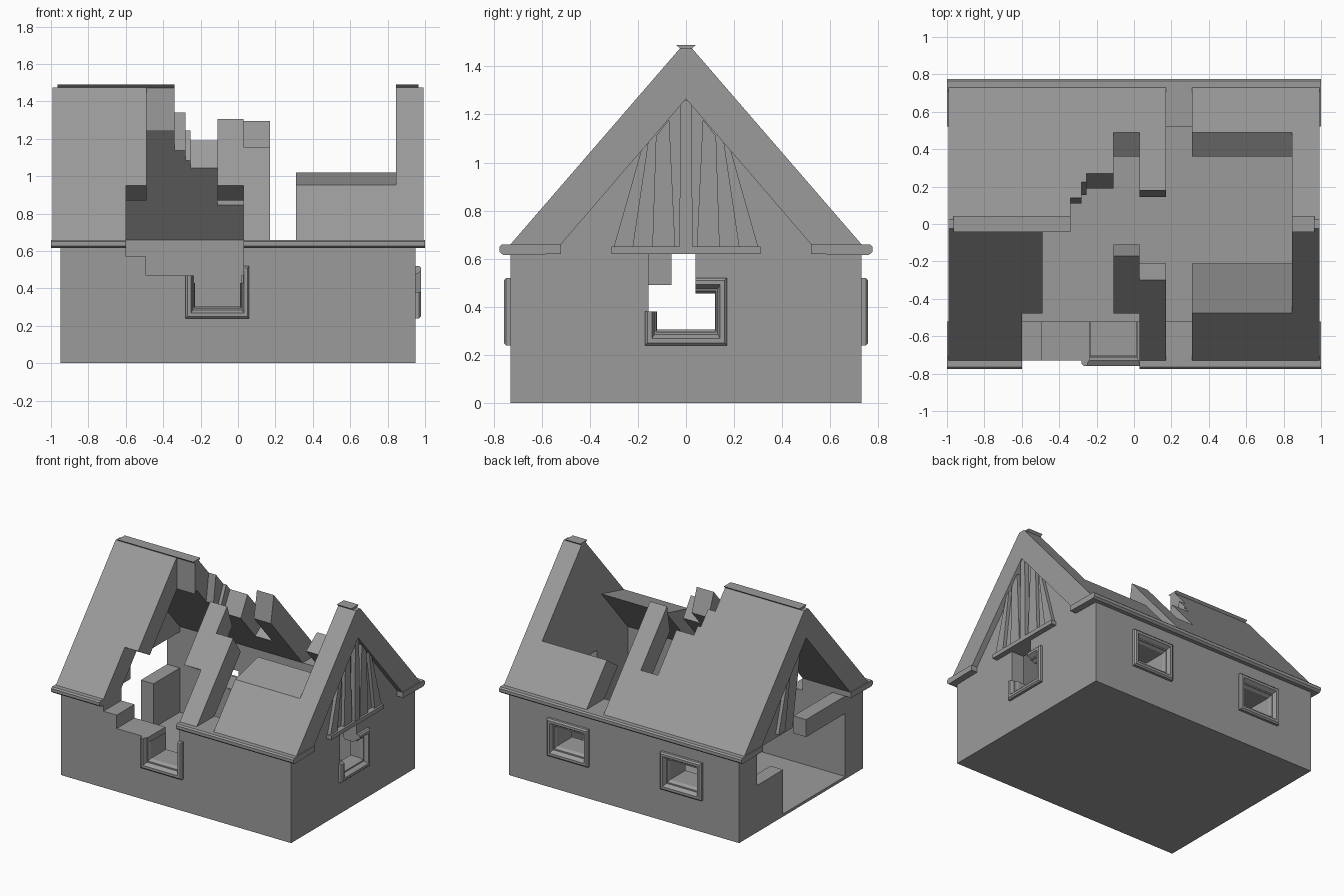
import bpy, bmesh
from mathutils import Vector

if "Cube" in bpy.data.objects:
    bpy.data.objects.remove(bpy.data.objects["Cube"])

stone = bpy.data.materials.new("dark_grey")
stone.diffuse_color = (.33, .33, .33, 1)
stone.use_nodes = True
stone.node_tree.nodes["Principled BSDF"].inputs["Base Color"].default_value = stone.diffuse_color

def make(name, bm):
    bmesh.ops.recalc_face_normals(bm, faces=bm.faces[:])
    me = bpy.data.meshes.new(name)
    bm.to_mesh(me)
    bm.free()
    me.materials.append(stone)
    ob = bpy.data.objects.new(name, me)
    bpy.context.collection.objects.link(ob)
    return ob

def prism(name, pts, x0, x1):
    """Extrude a (y, z) outline along x."""
    bm = bmesh.new()
    a = [bm.verts.new((x0, y, z)) for y, z in pts]
    b = [bm.verts.new((x1, y, z)) for y, z in pts]
    n = len(pts)
    bm.faces.new(a)
    bm.faces.new(b[::-1])
    for i in range(n):
        bm.faces.new((a[i], a[(i + 1) % n], b[(i + 1) % n], b[i]))
    return make(name, bm)

def box(name, x0, x1, y0, y1, z0, z1):
    return prism(name, [(y0, z0), (y1, z0), (y1, z1), (y0, z1)], x0, x1)

def cut(ob, cutter):
    m = ob.modifiers.new("cut", 'BOOLEAN')
    m.operation, m.solver, m.object = 'DIFFERENCE', 'EXACT', cutter
    bpy.context.view_layer.update()
    ev = ob.evaluated_get(bpy.context.evaluated_depsgraph_get())
    me = bpy.data.meshes.new_from_object(ev)
    ob.modifiers.clear()
    ob.data = me
    bpy.data.objects.remove(cutter)

def cut_box(ob, *dims):
    cut(ob, box("cutter", *dims))

# Walls: hollow shell with a thin floor
walls = box("walls", -.95, .95, -.73, .73, 0, .62)
cut_box(walls, -.845, .845, -.52, .52, .02, .8)

# Broken front wall (stepped)
cut_box(walls, -.60, -.49, -.8, -.5, .57, .8)
cut_box(walls, -.491, .03, -.8, -.5, .47, .8)
cut_box(walls, -.235, .015, -.8, -.5, .40, .8)
# Broken left end wall
cut_box(walls, -1, -.8, -.52, .21, .02, .49)
cut_box(walls, -1, -.8, -.06, .52, .35, .8)
# Broken right end wall
cut_box(walls, .8, 1, -.155, .04, .38, .8)

# Windows: splayed frames through the wall
def window(name, center, u, n, depth):
    c, u, n, up = Vector(center), Vector(u), Vector(n), Vector((0, 0, 1))
    loops = [(.17, .14, -.01), (.17, .14, .018), (.16, .13, .028), (.142, .112, .028),
             (.12, .075, -.03), (.12, .075, -depth), (.13, .09, -depth), (.13, .09, -.01)]
    bm = bmesh.new()
    rings = [[bm.verts.new(c + u * w * sx + up * h * sz + n * d)
              for sx, sz in ((-1, -1), (1, -1), (1, 1), (-1, 1))] for w, h, d in loops]
    for k in range(len(rings)):
        a, b = rings[k], rings[(k + 1) % len(rings)]
        for i in range(4):
            j = (i + 1) % 4
            bm.faces.new((a[i], a[j], b[j], b[i]))
    ex = abs(u.x) * .125 + abs(n.x) * .25
    ey = abs(u.y) * .125 + abs(n.y) * .25
    cut_box(walls, c.x - ex, c.x + ex, c.y - ey, c.y + ey, c.z - .085, c.z + .085)
    return make(name, bm)

front_window = window("front_window", (-.11, -.73, .38), (1, 0, 0), (0, -1, 0), .209)
cut_box(front_window, -.4, .03, -.9, -.4, .47, .8)
cut_box(front_window, -.235, .03, -.9, -.4, .43, .8)
right_window = window("right_window", (.95, 0, .38), (0, 1, 0), (1, 0, 0), .104)
cut_box(right_window, .7, 1.1, -.3, .04, .38, .8)
for i, x in enumerate((.455, -.48)):
    window("back_window_%d" % (i + 1), (x, .73, .38), (1, 0, 0), (0, 1, 0), .209)

# Gable ends: whole on the right, a remnant on the left
prism("right_gable", [(-.56, .62), (.56, .62), (.56, .66), (0, 1.29), (-.56, .66)], .845, .95)
prism("left_gable_remnant", [(.10, .62), (.56, .62), (.56, .66), (0, 1.29), (.01, 1.15)], -.95, -.845)

# Gable boards, post and sill
box("right_gable_sill", .94, .99, -.31, .31, .62, .65)
prism("right_gable_post", [(-.028, .65), (.028, .65), (.022, 1.26), (-.022, 1.26)], .94, .985)
outer_board = [(.22, .65), (.30, .65), (.175, 1.09), (.155, 1.09)]
inner_board = [(.045, .65), (.14, .65), (.125, 1.11), (.07, 1.18)]
for nm, pts in (("outer_board", outer_board), ("inner_board", inner_board)):
    for side, s in (("front", -1), ("back", 1)):
        prism("right_%s_%s" % (nm, side), [(y * s, z) for y, z in pts], .94, .975)
prism("left_outer_board_back", outer_board, -.975, -.94)

# Roof: thick chevron, then broken away in strips along x
roof = prism("roof", [(-.73, .66), (-.025, 1.475), (.025, 1.475), (.73, .66),
                      (.52, .66), (0, 1.265), (-.52, .66)], -.993, .993)

def edge(yi, yo):
    """Break line across the slab, from its inner to its outer surface."""
    return (yi, 1.265 - 1.163 * abs(yi)), (yo, 1.502 - 1.153 * abs(yo))

def stretch(line):
    a, b = Vector(line[0]), Vector(line[1])
    d = (b - a).normalized()
    return tuple(a - d * .05), tuple(b + d * .35)

front_gone = ((-.4, .655), (-.9, .655))
back_gone = ((.4, .655), (.9, .655))
strips = [(-.49, -.34, front_gone, ((-.02, 1.2), (-.02, 1.5))),
          (-.34, -.28, front_gone, edge(.11, .14)),
          (-.28, -.255, front_gone, edge(.155, .225)),
          (-.255, -.11, front_gone, edge(.19, .27)),
          (-.11, .03, edge(-.11, -.17), edge(.36, .49)),
          (.03, .17, edge(-.21, -.30), edge(.145, .18)),
          (.17, .31, front_gone, back_gone),
          (.31, .845, edge(-.21, -.475), edge(.36, .49))]
for x0, x1, f, b in strips:
    fi, fo = stretch(f)
    bi, bo = stretch(b)
    cut(roof, prism("cutter", [fi, fo, (-1.4, 2.2), (1.4, 2.2), bo, bi], x0, x1))
# Lower front roof missing over the broken wall
cut(roof, prism("cutter", [(-.9, 1.2), (-.2, .787), (-.2, .5), (-.9, .5)], -.60, .03))

# Eaves (front one is broken)
eave = [(.52, .62), (.76, .615), (.775, .628), (.775, .65), (.765, .66), (.52, .66)]
mirrored = [(-y, z) for y, z in eave]
prism("back_eave", eave, -1, 1)
prism("front_eave_left", mirrored, -1, -.60)
prism("front_eave_right", mirrored, .03, 1)

# Ridge caps
cap = [(-.012, 1.465), (-.042, 1.49), (.042, 1.49), (.012, 1.465)]
prism("ridge_cap_left", cap, -.965, -.34)
prism("ridge_cap_right", cap, .845, .965)
